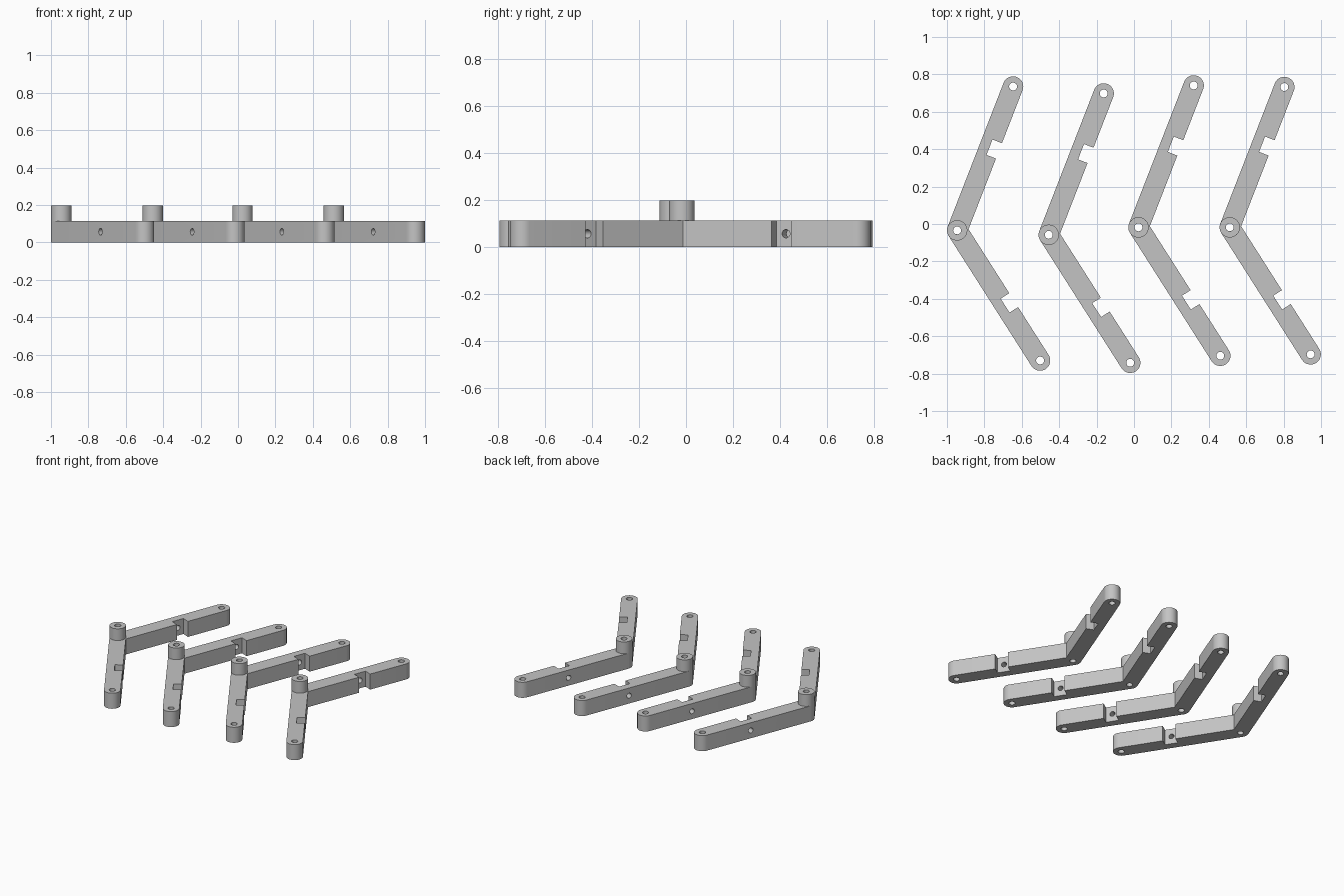
import bpy, bmesh, math
from mathutils import Matrix, Vector

if "Cube" in bpy.data.objects:
    bpy.data.objects.remove(bpy.data.objects["Cube"])

RAD, BAR_H, BOSS_H = 0.0545, 0.113, 0.198    # half width, bar height, boss top
HOLE, CROSS = 0.021, 0.018                   # pin hole and cross hole radii
NOTCH = (0.433, 0.521)                       # notch start and end along an arm
UP, LOW = math.radians(68.75), math.radians(-57.5)

# pivot x, pivot y, arm length
LEVERS = [(-0.9455, -0.034, 0.825), (-0.456, -0.058, 0.811),
          (0.024, -0.018, 0.814), (0.512, -0.018, 0.805)]

grey = bpy.data.materials.new("grey")
grey.diffuse_color = (0.55, 0.55, 0.55, 1)
grey.use_nodes = True
grey.node_tree.nodes["Principled BSDF"].inputs["Base Color"].default_value = grey.diffuse_color


def polar(angle, r):
    return Vector((math.cos(angle) * r, math.sin(angle) * r))


def arc(centre, a0, a1, n):
    return [centre + polar(a0 + (a1 - a0) * i / n, RAD) for i in range(n + 1)]


def make_object(name, bm):
    bmesh.ops.recalc_face_normals(bm, faces=bm.faces)
    mesh = bpy.data.meshes.new(name)
    bm.to_mesh(mesh)
    bm.free()
    mesh.materials.append(grey)
    ob = bpy.data.objects.new(name, mesh)
    bpy.context.collection.objects.link(ob)
    return ob


def smooth(ob):
    bpy.ops.object.select_all(action='DESELECT')
    ob.select_set(True)
    bpy.context.view_layer.objects.active = ob
    bpy.ops.object.shade_smooth_by_angle(angle=math.radians(30))


def notch(angle, side):
    """Four corners of the half-width notch on one edge of an arm."""
    n = polar(angle + side * math.pi / 2, RAD)
    a, b = polar(angle, NOTCH[0]), polar(angle, NOTCH[1])
    return [a + n, a, b, b + n]


def bar_outline(length):
    q = math.pi / 2
    inner = polar((UP + LOW) / 2, RAD / math.sin((UP - LOW) / 2))
    return ([inner] + notch(UP, -1)
            + arc(polar(UP, length), UP - q, UP + q, 20)
            + arc(Vector((0, 0)), UP + q, LOW - q + 2 * math.pi, 8)
            + arc(polar(LOW, length), LOW - q, LOW + q, 20)
            + notch(LOW, 1)[::-1])


def build_lever(i, x, y, length):
    # bent bar with notches
    bm = bmesh.new()
    face = bm.faces.new([bm.verts.new((p.x, p.y, 0)) for p in bar_outline(length)])
    top = bmesh.ops.extrude_face_region(bm, geom=[face])
    bmesh.ops.translate(bm, vec=(0, 0, BAR_H),
                        verts=[v for v in top['geom'] if isinstance(v, bmesh.types.BMVert)])
    bar = make_object(f"lever_bar_{i}", bm)

    # cutter: three pin holes and two cross holes
    bm = bmesh.new()
    for p in (Vector((0, 0)), polar(UP, length), polar(LOW, length)):
        bmesh.ops.create_cone(bm, cap_ends=True, segments=32, radius1=HOLE, radius2=HOLE,
                              depth=0.5, matrix=Matrix.Translation((p.x, p.y, 0.05)))
    for a in (UP, LOW):
        p = polar(a, sum(NOTCH) / 2)
        m = (Matrix.Translation((p.x, p.y, BAR_H / 2)) @ Matrix.Rotation(a, 4, 'Z')
             @ Matrix.Rotation(math.pi / 2, 4, 'X'))
        bmesh.ops.create_cone(bm, cap_ends=True, segments=24, radius1=CROSS,
                              radius2=CROSS, depth=0.3, matrix=m)
    cutter = make_object("hole_cutter", bm)
    mod = bar.modifiers.new("holes", 'BOOLEAN')
    mod.object, mod.operation, mod.solver = cutter, 'DIFFERENCE', 'EXACT'
    bpy.context.view_layer.objects.active = bar
    bpy.ops.object.modifier_apply(modifier=mod.name)
    bpy.data.objects.remove(cutter)

    # raised pivot boss, open underneath where it joins the bar
    bm = bmesh.new()
    n = 40
    rings = [[bm.verts.new((*polar(2 * math.pi * k / n, r), z)) for k in range(n)]
             for r, z in ((RAD, BAR_H), (RAD, BOSS_H), (HOLE, BOSS_H), (HOLE, BAR_H))]
    for a, b in zip(rings, rings[1:]):
        for k in range(n):
            j = (k + 1) % n
            bm.faces.new((a[k], a[j], b[j], b[k]))
    boss = make_object(f"pivot_boss_{i}", bm)

    for ob in (bar, boss):
        ob.location = (x, y, 0)
        smooth(ob)


for i, lever in enumerate(LEVERS, 1):
    build_lever(i, *lever)
